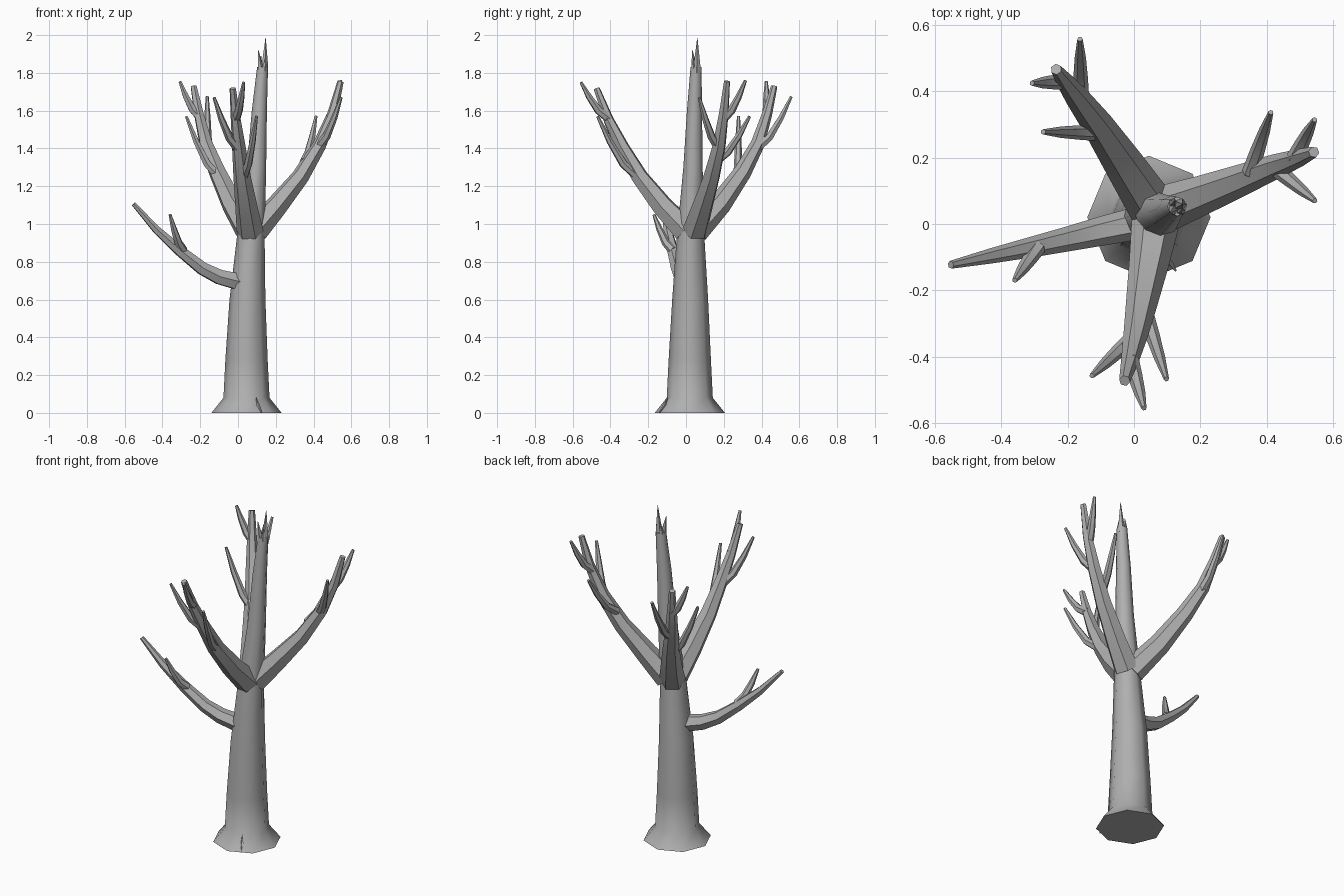
import bpy, bmesh, math
from mathutils import Vector

if "Cube" in bpy.data.objects:
    bpy.data.objects.remove(bpy.data.objects["Cube"])

bark = bpy.data.materials.new("bark")
bark.diffuse_color = (0.43, 0.43, 0.43, 1)
bark.use_nodes = True
bark.node_tree.nodes["Principled BSDF"].inputs["Base Color"].default_value = bark.diffuse_color


def tube(name, pts, radii, sides, level=False):
    """Tapered closed tube along a path; level keeps every ring horizontal."""
    pts = [Vector(p) for p in pts]
    bm = bmesh.new()
    rings = []
    for i, (p, r) in enumerate(zip(pts, radii)):
        t = (pts[min(i + 1, len(pts) - 1)] - pts[max(i - 1, 0)]).normalized()
        if level:
            u, v = Vector((1, 0, 0)), Vector((0, 1, 0))
        else:
            u = Vector((0, 0, 1)).cross(t).normalized()
            v = t.cross(u)
        ring = []
        for k in range(sides):
            a = 2 * math.pi * k / sides
            ring.append(bm.verts.new(p + r * (math.cos(a) * u + math.sin(a) * v)))
        rings.append(ring)
    for a, b in zip(rings, rings[1:]):
        for k in range(sides):
            n = (k + 1) % sides
            bm.faces.new((a[k], a[n], b[n], b[k]))
    bm.faces.new(rings[0][::-1])
    bm.faces.new(rings[-1])
    bmesh.ops.recalc_face_normals(bm, faces=bm.faces)
    mesh = bpy.data.meshes.new(name)
    bm.to_mesh(mesh)
    bm.free()
    mesh.materials.append(bark)
    ob = bpy.data.objects.new(name, mesh)
    bpy.context.collection.objects.link(ob)
    bpy.ops.object.select_all(action='DESELECT')
    ob.select_set(True)
    bpy.context.view_layer.objects.active = ob
    bpy.ops.object.shade_smooth_by_angle(angle=math.radians(50))
    return ob


def twig(name, base, tip):
    """Short upward-curving shoot, thick where it leaves the branch."""
    b, t = Vector(base), Vector(tip)
    m1, m2 = b.lerp(t, 0.36), b.lerp(t, 0.7)
    sag = 0.15 * (t.z - b.z)
    m1.z -= sag
    m2.z -= sag * 0.75
    tube(name, [b, m1, m2, t], [0.025, 0.022, 0.017, 0.008], 6)


# Trunk: flared octagonal foot, leaning and tapering upward
tube("trunk",
     [(.045, .02, 0), (.045, .02, .08), (.045, .02, .28), (.05, .022, .6),
      (.067, .024, .92), (.098, .037, 1.3), (.113, .045, 1.6), (.130, .053, 1.83)],
     [.186, .122, .112, .095, .074, .051, .040, .029], 8, level=True)

# Broken top: jagged splinters
for i, (bx, by, r, tip) in enumerate([
        (.140, .058, .020, (.146, .06, 1.985)),
        (.118, .043, .016, (.108, .034, 1.92)),
        (.118, .064, .013, (.122, .068, 1.89)),
        (.142, .040, .013, (.142, .040, 1.88))]):
    tube(f"top_splinter_{i}", [(bx, by, 1.80), (bx, by, 1.83), tip],
         [r * .9, r, .001], 5, level=True)

# Small bark splinter at the foot
tube("foot_splinter", [(.125, -.14, .003), (.108, -.115, .04), (.095, -.095, .085)],
     [.004, .009, .001], 4, level=True)

# Main branches: path, radii, then twigs as base and tip
MAIN = [.072, .060, .047, .037, .027, .017]
branches = {
    "left_branch": (
        [(.0, .0, .695), (-.10, -.022, .72), (-.19, -.043, .765),
         (-.31, -.07, .86), (-.43, -.096, .968), (-.553, -.123, 1.106)],
        [.049, .044, .038, .031, .023, .012],
        [((-.29, -.07, .86), (-.36, -.17, 1.05))]),
    "right_branch": (
        [(.09, .045, .965), (.20, .085, 1.09), (.33, .135, 1.25),
         (.43, .175, 1.415), (.50, .20, 1.585), (.543, .217, 1.755)],
        MAIN,
        [((.35, .155, 1.33), (.413, .337, 1.57)),
         ((.485, .20, 1.56), (.545, .315, 1.76)),
         ((.425, .17, 1.41), (.546, .07, 1.67))]),
    "back_branch": (
        [(.055, .05, .965), (-.03, .18, 1.105), (-.11, .30, 1.275),
         (-.17, .38, 1.425), (-.208, .43, 1.585), (-.235, .467, 1.73)],
        MAIN,
        [((-.16, .375, 1.40), (-.163, .558, 1.675)),
         ((-.205, .43, 1.57), (-.308, .425, 1.755)),
         ((-.10, .275, 1.25), (-.274, .278, 1.57))]),
    "front_branch": (
        [(.064, .0, .965), (.045, -.12, 1.09), (.022, -.245, 1.25),
         (.005, -.335, 1.405), (-.012, -.41, 1.555), (-.028, -.473, 1.718)],
        MAIN,
        [((-.01, -.41, 1.56), (.03, -.556, 1.75)),
         ((.0, -.34, 1.40), (-.127, -.458, 1.67)),
         ((.03, -.255, 1.25), (.098, -.468, 1.57))]),
}
for name, (path, radii, twigs) in branches.items():
    tube(name, path, radii, 6)
    for i, (base, tip) in enumerate(twigs):
        twig(f"{name}_twig_{i}", base, tip)
